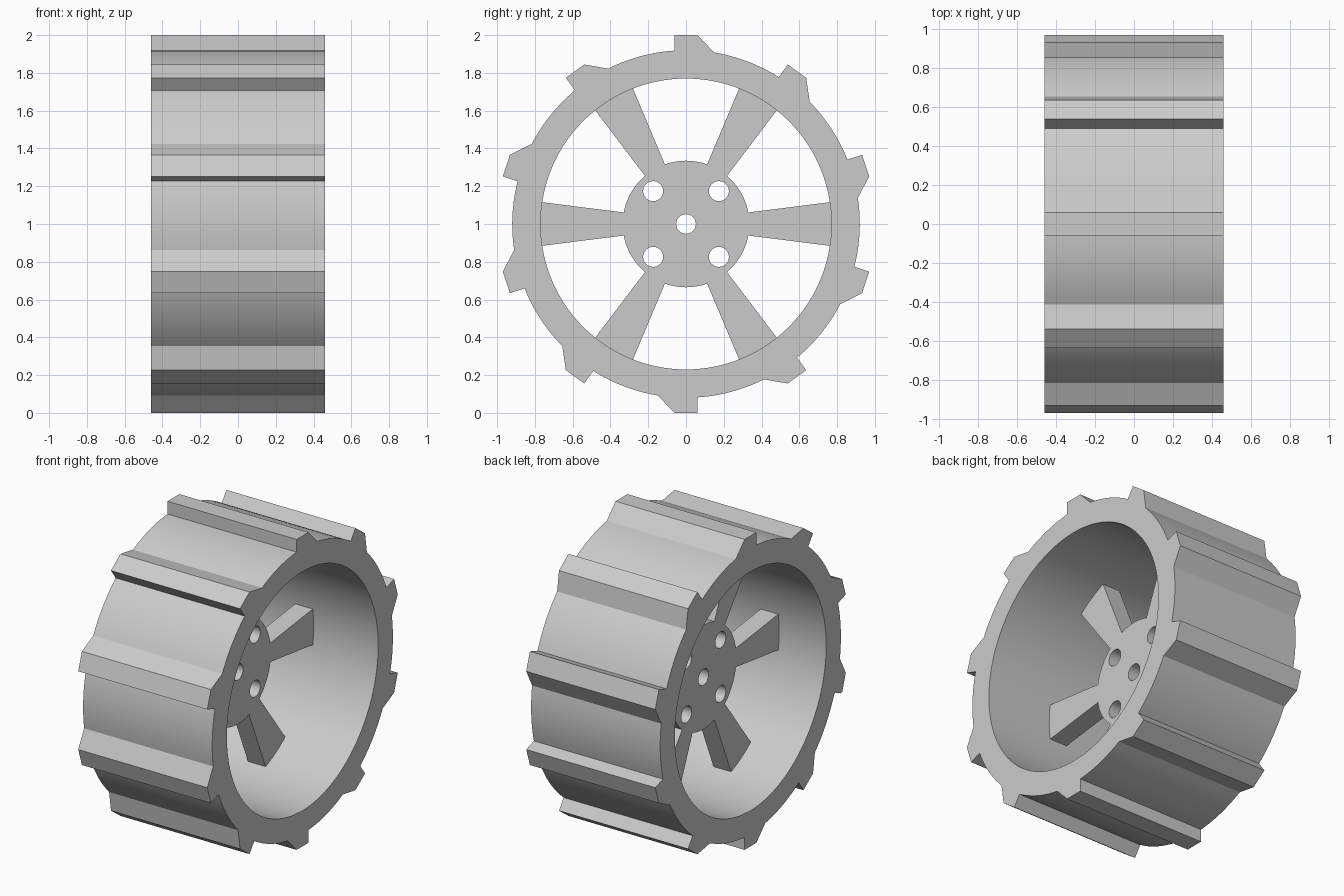
import bpy
import bmesh
from math import sin, cos, radians, atan2, degrees, hypot
from mathutils import Matrix

cube = bpy.data.objects.get("Cube")
if cube:
    bpy.data.objects.remove(cube, do_unlink=True)

grey = bpy.data.materials.new("plain grey")
grey.use_nodes = True
colour = (0.6, 0.6, 0.6, 1)
grey.diffuse_color = colour
grey.node_tree.nodes["Principled BSDF"].inputs["Base Color"].default_value = colour

# Profiles are drawn in (y, z) around the axle, which runs along x at z = 1
AXLE = Matrix(((0, 0, 1, 0), (1, 0, 0, 0), (0, 1, 0, 1), (0, 0, 0, 1)))


def polar(r, deg):
    return r * cos(radians(deg)), r * sin(radians(deg))


def arc(r, start, end, steps):
    return [polar(r, start + (end - start) * i / steps) for i in range(steps + 1)]


def circle(r, centre=(0, 0), steps=32):
    return [(centre[0] + p[0], centre[1] + p[1]) for p in arc(r, 0, 360, steps)[:-1]]


def extrude_profile(name, loops, x_min, x_max):
    """Fill an outline with holes and extrude it along the axle."""
    curve = bpy.data.curves.new(name + "_profile", "CURVE")
    curve.dimensions = "2D"
    curve.fill_mode = "BOTH"
    curve.extrude = (x_max - x_min) / 2
    for loop in loops:
        spline = curve.splines.new("POLY")
        spline.points.add(len(loop) - 1)
        for point, (u, v) in zip(spline.points, loop):
            point.co = (u, v, 0, 1)
        spline.use_cyclic_u = True
    helper = bpy.data.objects.new(name + "_helper", curve)
    bpy.context.collection.objects.link(helper)
    bpy.context.view_layer.update()
    evaluated = helper.evaluated_get(bpy.context.evaluated_depsgraph_get())
    mesh = bpy.data.meshes.new_from_object(evaluated)
    bpy.data.objects.remove(helper, do_unlink=True)
    bpy.data.curves.remove(curve)

    # Weld caps to walls and stand the part on its axle
    bm = bmesh.new()
    bm.from_mesh(mesh)
    bmesh.ops.remove_doubles(bm, verts=bm.verts, dist=0.0002)
    bm.transform(Matrix.Translation(((x_min + x_max) / 2, 0, 0)) @ AXLE)
    bmesh.ops.recalc_face_normals(bm, faces=bm.faces)
    bm.to_mesh(mesh)
    bm.free()
    mesh.name = name
    mesh.materials.clear()
    mesh.materials.append(grey)
    obj = bpy.data.objects.new(name, mesh)
    bpy.context.collection.objects.link(obj)
    bpy.ops.object.select_all(action="DESELECT")
    obj.select_set(True)
    bpy.context.view_layer.objects.active = obj
    bpy.ops.object.shade_smooth_by_angle(angle=radians(20))
    return obj


# Treaded rim: ten ratchet-shaped teeth, one straight flank and one sloped
TEETH = 10
PITCH = 360 / TEETH
TREAD = 0.92
tooth = [(0.15, 0.908), (0.06, 1.0), (-0.06, 1.0), (-0.06, 0.918)]
slope_angle = degrees(atan2(tooth[0][1], tooth[0][0]))
flank_angle = degrees(atan2(tooth[-1][1], tooth[-1][0]))
outline = []
for i in range(TEETH):
    turn = i * PITCH
    for y, z in tooth:
        outline.append(polar(hypot(y, z), degrees(atan2(z, y)) + turn))
    outline += arc(TREAD, flank_angle + turn, slope_angle + PITCH + turn, 10)[1:-1]
extrude_profile("treaded_rim", [outline, circle(0.77, steps=120)], -0.46, 0.46)

# Hub disc with six spokes that widen towards the rim
SPOKES = 6
hub = []
for i in range(SPOKES):
    turn = i * 360 / SPOKES
    hub += arc(0.775, turn - 8.6, turn + 8.6, 6)
    hub += arc(0.335, turn + 10.5, turn + 360 / SPOKES - 10.5, 10)

# Axle hole and four bolt holes
holes = [circle(0.052)]
for sy in (-1, 1):
    for sz in (-1, 1):
        holes.append(circle(0.053, (sy * 0.174, sz * 0.174)))
extrude_profile("spoked_hub", [hub] + holes, -0.125, 0.0)
